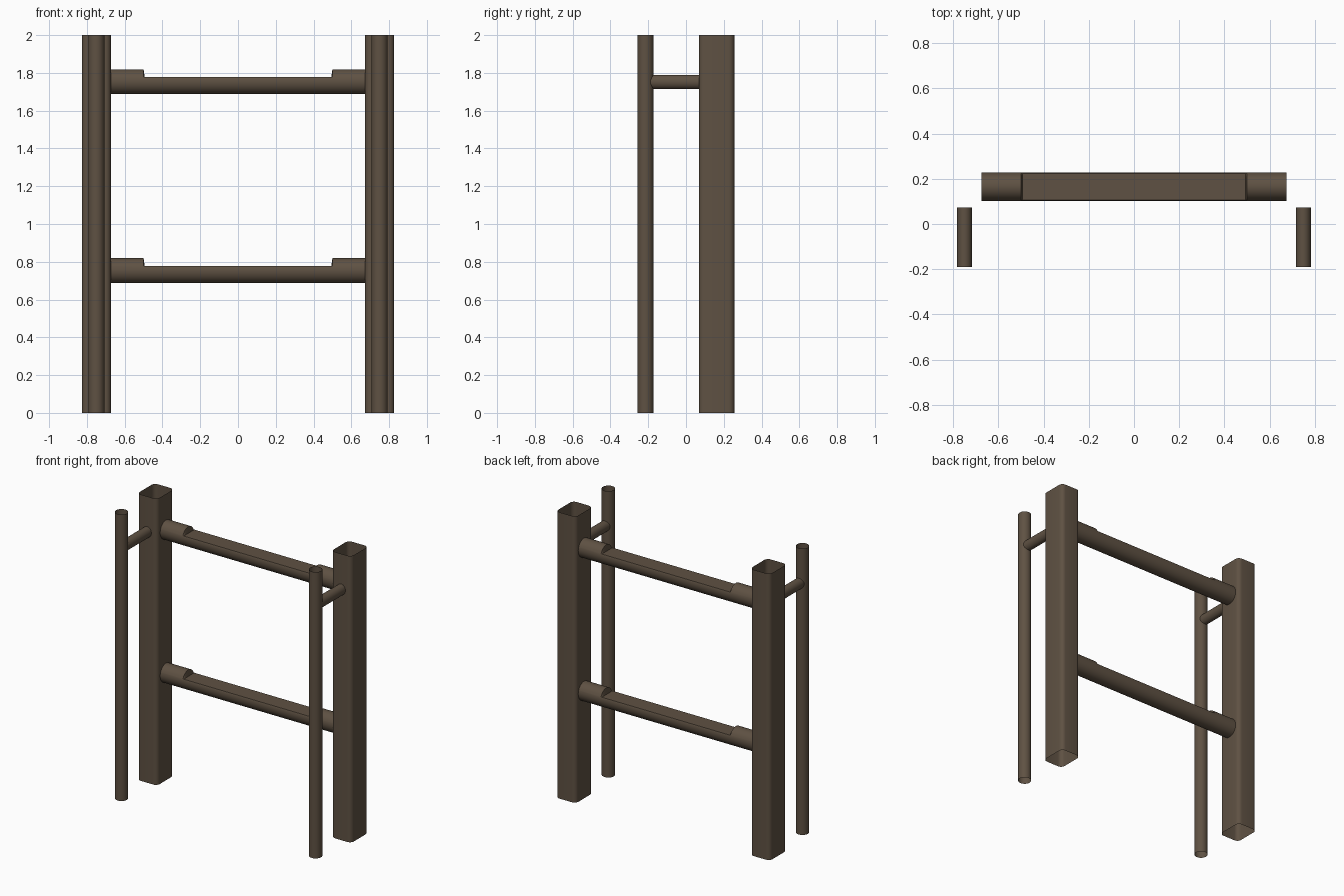
import bpy
import bmesh
import math

if "Cube" in bpy.data.objects:
    bpy.data.objects.remove(bpy.data.objects["Cube"])

brown = bpy.data.materials.new("dark brown")
brown.diffuse_color = (0.114, 0.083, 0.056, 1.0)
brown.use_nodes = True
brown.node_tree.nodes["Principled BSDF"].inputs["Base Color"].default_value = brown.diffuse_color


def ellipse(ra, rb, n=32, extra=()):
    angles = sorted([2 * math.pi * i / n for i in range(n)] + list(extra))
    return [(ra * math.cos(a), rb * math.sin(a)) for a in angles]


def rounded_rect(w, d, r, seg=6):
    pts = []
    for k, (sx, sy) in enumerate([(1, 1), (-1, 1), (-1, -1), (1, -1)]):
        for i in range(seg + 1):
            a = math.pi / 2 * (k + i / seg)
            pts.append((sx * (w / 2 - r) + r * math.cos(a),
                        sy * (d / 2 - r) + r * math.sin(a)))
    return pts


def loft(name, axis, sections, loc):
    """Open-ended tube through (position, profile) sections along an axis."""
    place = {"x": lambda t, a, b: (t, a, b),
             "y": lambda t, a, b: (b, t, a),
             "z": lambda t, a, b: (a, b, t)}[axis]
    bm = bmesh.new()
    rings = [[bm.verts.new(place(t, a, b)) for a, b in prof]
             for t, prof in sections]
    for lo, hi in zip(rings, rings[1:]):
        n = len(lo)
        for i in range(n):
            j = (i + 1) % n
            bm.faces.new((lo[i], lo[j], hi[j], hi[i]))
    mesh = bpy.data.meshes.new(name)
    bm.to_mesh(mesh)
    bm.free()
    mesh.materials.append(brown)
    ob = bpy.data.objects.new(name, mesh)
    bpy.context.collection.objects.link(ob)
    ob.location = loc
    bpy.ops.object.select_all(action="DESELECT")
    ob.select_set(True)
    bpy.context.view_layer.objects.active = ob
    bpy.ops.object.shade_smooth_by_angle(angle=math.radians(30))


# Posts, poles and the short connectors, one set per side
for side, s in (("left", -1), ("right", 1)):
    post = rounded_rect(0.154, 0.188, 0.03)
    loft(side + "_post", "z", [(0, post), (2, post)], (s * 0.75, 0.162, 0))
    pole = ellipse(0.0425, 0.0425)
    loft(side + "_front_pole", "z", [(0, pole), (2, pole)], (s * 0.75, -0.2145, 0))
    peg = ellipse(0.038, 0.033, 24)
    loft(side + "_connector", "y", [(-0.19, peg), (0.072, peg)], (s * 0.75, 0, 1.752))

# Cross bars: round ends, with the top of the middle cut flat
cut = 0.024
corner = math.asin(cut / 0.066)
full = ellipse(0.063, 0.066, 32, (corner, math.pi - corner))
flat = [(a, min(b, cut)) for a, b in full]
for label, z in (("lower", 0.753), ("upper", 1.753)):
    loft(label + "_cross_bar", "x",
         [(-0.676, full), (-0.5, full), (-0.494, flat),
          (0.494, flat), (0.5, full), (0.676, full)], (0, 0.165, z))
